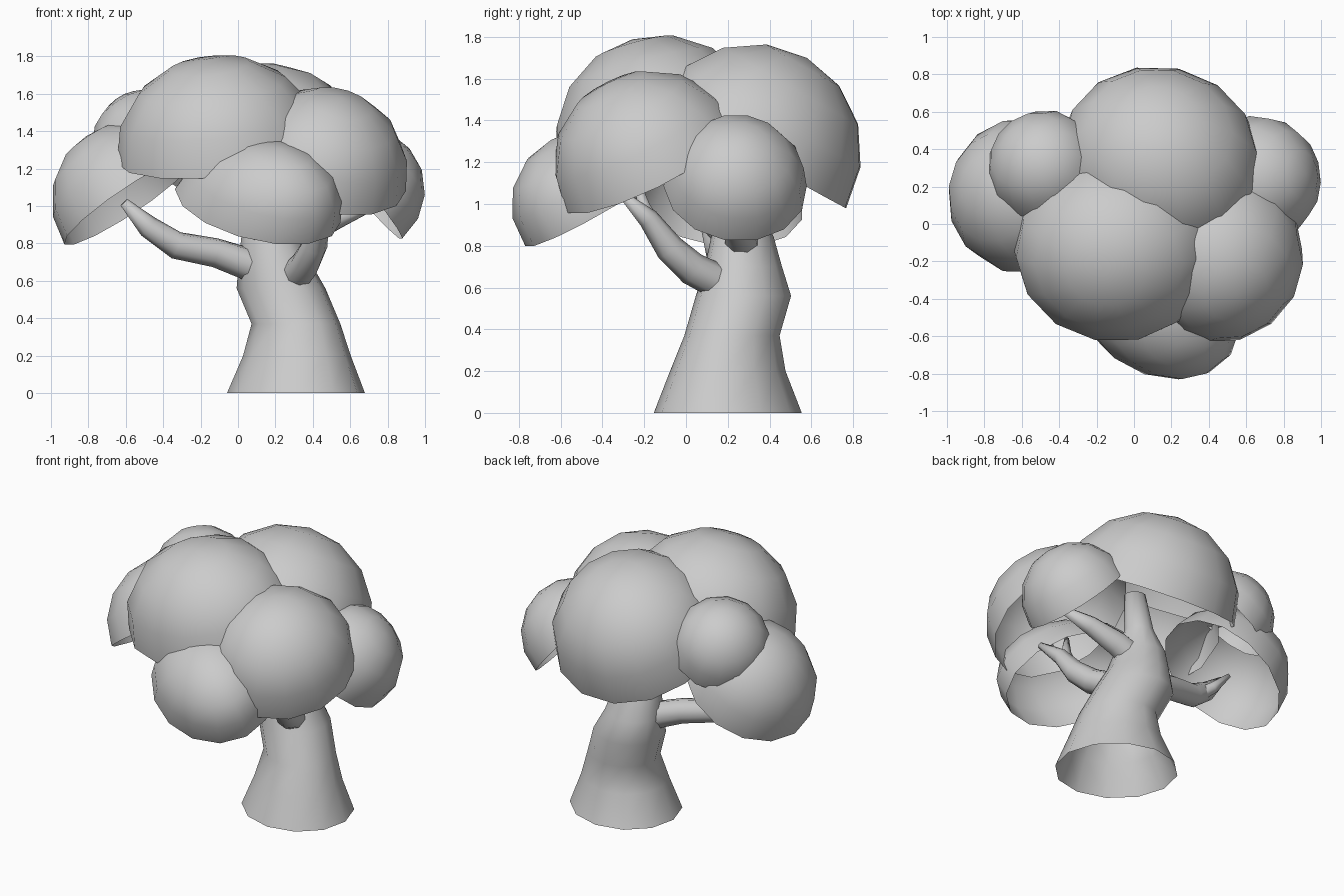
import bpy, bmesh, math
from mathutils import Vector

if "Cube" in bpy.data.objects:
    bpy.data.objects.remove(bpy.data.objects["Cube"])


def finish(name, bm):
    bmesh.ops.recalc_face_normals(bm, faces=bm.faces)
    me = bpy.data.meshes.new(name)
    bm.to_mesh(me)
    bm.free()
    for p in me.polygons:
        p.use_smooth = True
    ob = bpy.data.objects.new(name, me)
    bpy.context.collection.objects.link(ob)
    return ob


def dome(name, center, r, lean, tilt, long_dir=(1, 0), stretch=1.0, segs=14, rings=4):
    """Open half-sphere leaning outwards by tilt degrees, stretched along long_dir."""
    t = math.radians(tilt)
    h = Vector((lean[0], lean[1], 0)).normalized()
    axis = h * math.sin(t) + Vector((0, 0, math.cos(t)))
    q = axis.to_track_quat('Z', 'Y')
    c = Vector(center)
    m = Vector((long_dir[0], long_dir[1], 0)).normalized()
    bm = bmesh.new()

    def vert(local):
        p = q @ Vector(local) * r
        return bm.verts.new(c + p + m * (p.dot(m) * (stretch - 1)))

    loops = []
    for i in range(rings):
        a = math.pi / 2 * i / rings
        loops.append([vert((math.cos(a) * math.cos(2 * math.pi * k / segs),
                            math.cos(a) * math.sin(2 * math.pi * k / segs),
                            math.sin(a))) for k in range(segs)])
    top = vert((0, 0, 1))
    for lo, hi in zip(loops, loops[1:]):
        for k in range(segs):
            n = (k + 1) % segs
            bm.faces.new((lo[k], lo[n], hi[n], hi[k]))
    for k in range(segs):
        bm.faces.new((loops[-1][k], loops[-1][(k + 1) % segs], top))
    me = finish(name, bm).data
    # open shell: make sure the outside faces out
    if me.polygons[0].normal.dot(me.polygons[0].center - c) < 0:
        me.flip_normals()


def tube(name, pts, segs=8, level=False):
    """Tapered tube through (x, y, z, radius) points, open at the start."""
    P = [Vector(p[:3]) for p in pts]
    span = P[-1] - P[0]
    ref = Vector((0.3, 0.9, -0.3)) if abs(span.x) > abs(span.y) else Vector((1, 0.1, 0))
    bm = bmesh.new()
    loops = []
    for i, p in enumerate(P):
        d = (P[min(i + 1, len(P) - 1)] - P[max(i - 1, 0)]).normalized()
        if level:
            u, v = Vector((1.01, -0.05, 0)), Vector((-0.05, 0.97, 0))
        else:
            u = (ref - d * ref.dot(d)).normalized()
            v = d.cross(u)
        loops.append([bm.verts.new(p + pts[i][3] * (
            u * math.cos(2 * math.pi * k / segs) + v * math.sin(2 * math.pi * k / segs)))
            for k in range(segs)])
    for lo, hi in zip(loops, loops[1:]):
        for k in range(segs):
            n = (k + 1) % segs
            bm.faces.new((lo[k], lo[n], hi[n], hi[k]))
    bm.faces.new(loops[-1])
    finish(name, bm)


# leaf canopy: centre, radius, outward direction, tilt, stretch
dome("canopy_top", (-0.09, -0.12, 1.295), 0.515, (-0.4, -0.9), 17, (1, 0), 1.09)
dome("canopy_back", (0.14, 0.31, 1.24), 0.53, (0, 1), 30, (0.85, -0.5), 1.06)
dome("canopy_right", (0.45, -0.165, 1.18), 0.46, (0.45, -0.9), 30, (0, 1), 1.03)
dome("canopy_front", (0.105, -0.415, 1.00), 0.37, (0.36, -0.93), 34, (0.8, -0.6), 1.36)
dome("canopy_left", (-0.58, 0.15, 1.03), 0.42, (-1, 0.3), 35)
dome("canopy_back_left", (-0.475, 0.30, 1.32), 0.31, (-0.7, 0.7), 40)
dome("canopy_back_right", (0.655, 0.235, 1.085), 0.345, (1, 0.12), 50)

# leaning trunk, flared at the base and open underneath
tube("trunk", [(0.31, 0.20, 0, 0.365), (0.315, 0.20, 0.2, 0.285),
               (0.31, 0.22, 0.37, 0.235), (0.23, 0.275, 0.56, 0.235),
               (0.195, 0.275, 0.7, 0.19), (0.175, 0.27, 0.84, 0.155),
               (0.18, 0.265, 1.0, 0.09), (0.21, 0.26, 1.25, 0.065)],
     segs=12, level=True)

# branches reaching into the canopy
tube("branch_left", [(0.08, 0.24, 0.68, 0.09), (-0.12, 0.2, 0.75, 0.08),
                     (-0.33, 0.16, 0.79, 0.075), (-0.48, 0.13, 0.89, 0.06),
                     (-0.61, 0.11, 1.02, 0.025)])
tube("branch_left_twig", [(-0.38, 0.15, 0.81, 0.05), (-0.46, 0.2, 0.87, 0.04),
                          (-0.56, 0.24, 0.98, 0.015)], segs=6)
tube("branch_right", [(0.30, 0.17, 0.62, 0.085), (0.36, 0.03, 0.69, 0.08),
                      (0.41, -0.08, 0.79, 0.07), (0.44, -0.18, 0.93, 0.05),
                      (0.5, -0.3, 1.04, 0.02)])
tube("branch_right_twig", [(0.42, -0.12, 0.85, 0.045), (0.38, -0.2, 0.98, 0.035),
                           (0.34, -0.24, 1.12, 0.015)], segs=6)
tube("branch_back_right", [(0.22, 0.27, 0.79, 0.09), (0.36, 0.26, 0.86, 0.08),
                           (0.54, 0.22, 0.94, 0.06), (0.72, 0.18, 1.0, 0.025)])
tube("branch_top", [(0.17, 0.24, 0.82, 0.08), (0.07, 0.1, 0.95, 0.065),
                    (-0.06, -0.02, 1.12, 0.055), (-0.12, -0.1, 1.3, 0.03)])
